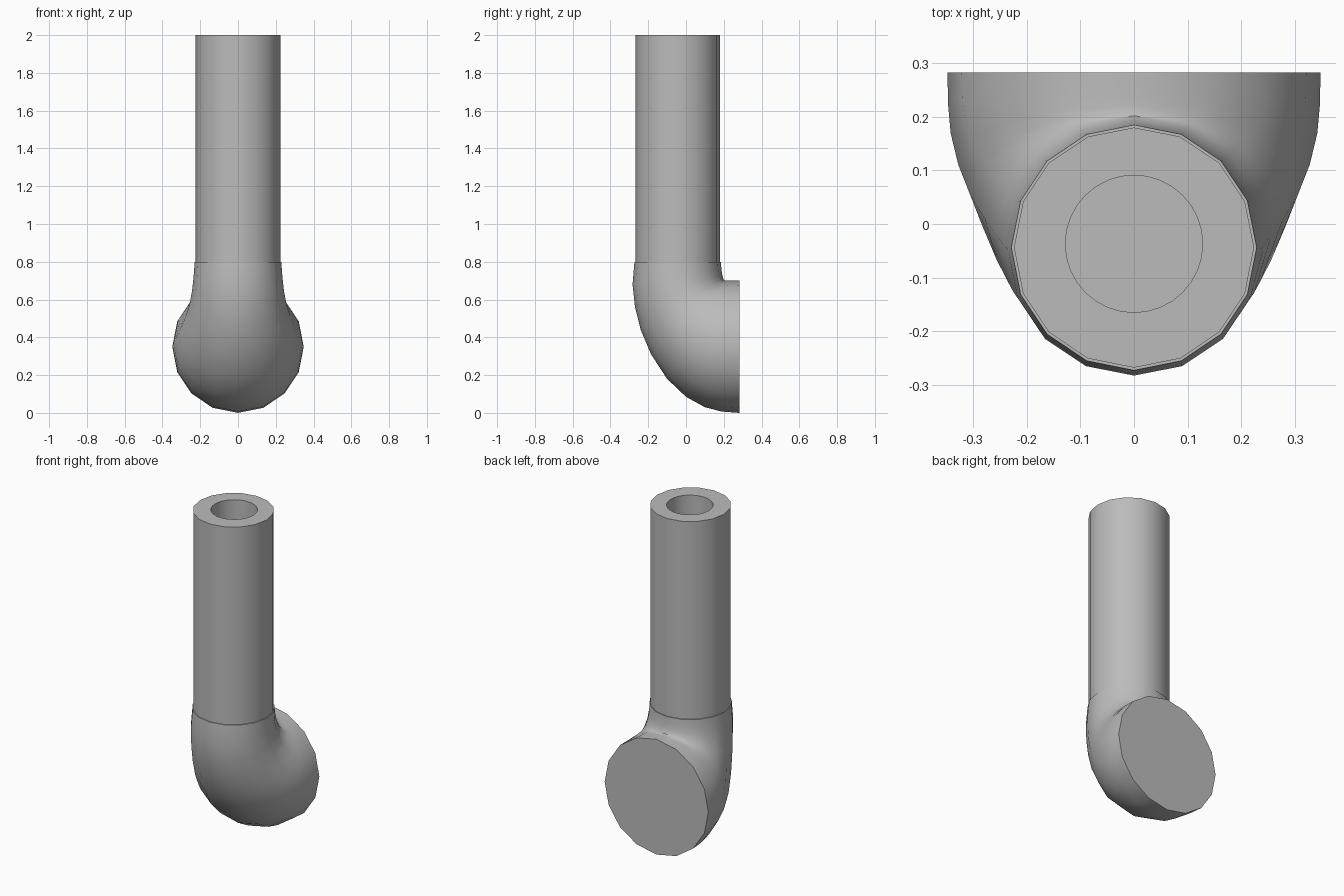
import bpy
import bmesh
from math import cos, sin, tau, radians
from mathutils import Vector

cube = bpy.data.objects.get("Cube")
if cube:
    bpy.data.objects.remove(cube, do_unlink=True)

grey = bpy.data.materials.new("plain grey")
grey.use_nodes = True
colour = (0.5, 0.5, 0.5, 1)
grey.diffuse_color = colour
grey.node_tree.nodes["Principled BSDF"].inputs["Base Color"].default_value = colour


def loft(name, sections, sides=16):
    """Skin elliptical sections given as (outer yz, inner yz, half width)."""
    bm = bmesh.new()
    rings = []
    for outer, inner, width in sections:
        a, b = Vector((0, *outer)), Vector((0, *inner))
        centre, arm = (a + b) / 2, (a - b) / 2
        side = Vector((width, 0, 0))
        rings.append([bm.verts.new(centre + arm * cos(tau * i / sides)
                                   + side * sin(tau * i / sides))
                      for i in range(sides)])
    for low, high in zip(rings, rings[1:]):
        for i in range(sides):
            j = (i + 1) % sides
            bm.faces.new((low[i], low[j], high[j], high[i]))
    bm.faces.new(rings[0])
    bm.faces.new(rings[-1])
    bmesh.ops.recalc_face_normals(bm, faces=bm.faces)
    mesh = bpy.data.meshes.new(name)
    bm.to_mesh(mesh)
    bm.free()
    mesh.materials.append(grey)
    obj = bpy.data.objects.new(name, mesh)
    bpy.context.collection.objects.link(obj)
    return obj


def activate(obj):
    bpy.ops.object.select_all(action='DESELECT')
    obj.select_set(True)
    bpy.context.view_layer.objects.active = obj


def tube(name, y, radius, bottom, top, sides):
    return loft(name, [((y - radius, z), (y + radius, z), radius)
                       for z in (bottom, top)], sides)


# Straight pipe with a round bore
pipe = tube("pipe", -0.044, 0.224, 0.79, 2.0, 16)
bore = tube("bore_cutter", -0.037, 0.128, 0.7, 2.1, 32)
bore.hide_render = True
cut = pipe.modifiers.new("bore", 'BOOLEAN')
cut.operation = 'DIFFERENCE'
cut.solver = 'EXACT'
cut.object = bore
activate(pipe)
bpy.ops.object.modifier_apply(modifier=cut.name)
bpy.data.objects.remove(bore, do_unlink=True)

# Elbow widening from the pipe to the round end facing the back
elbow = loft("elbow", [
    ((-0.273, 0.80), (0.185, 0.80), 0.229),
    ((-0.283, 0.68), (0.187, 0.765), 0.235),
    ((-0.270, 0.56), (0.191, 0.735), 0.243),
    ((-0.240, 0.44), (0.196, 0.715), 0.256),
    ((-0.185, 0.31), (0.202, 0.703), 0.278),
    ((-0.100, 0.18), (0.210, 0.70), 0.306),
    ((0.000, 0.085), (0.222, 0.70), 0.328),
    ((0.100, 0.03), (0.238, 0.70), 0.342),
    ((0.190, 0.007), (0.257, 0.70), 0.347),
    ((0.283, 0.0), (0.283, 0.70), 0.348),
])

for part in (pipe, elbow):
    activate(part)
    bpy.ops.object.shade_smooth_by_angle(angle=radians(35))
